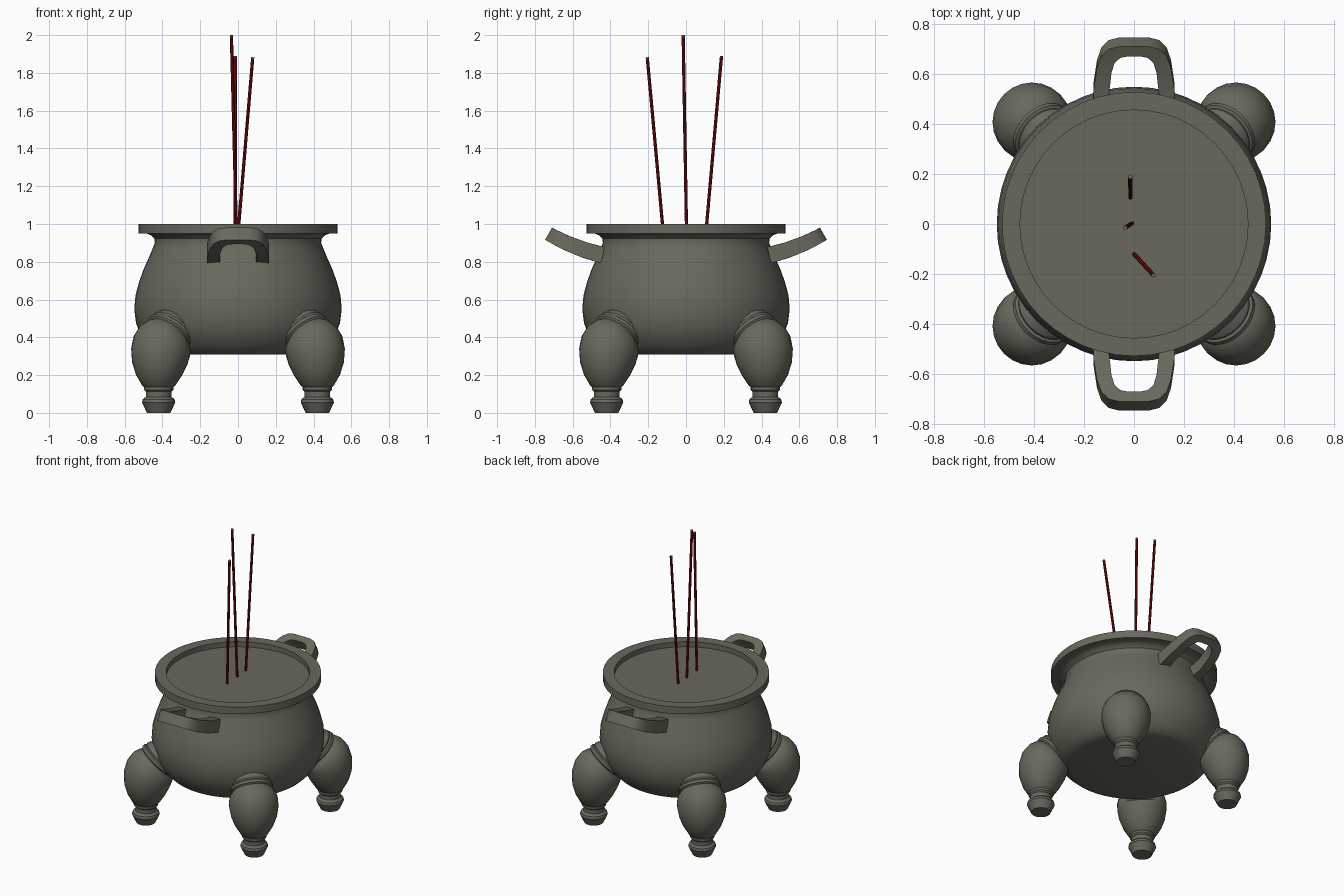
import bpy, bmesh, math
from mathutils import Vector

if "Cube" in bpy.data.objects:
    bpy.data.objects.remove(bpy.data.objects["Cube"])


def material(name, rgb):
    m = bpy.data.materials.new(name)
    m.diffuse_color = (*rgb, 1)
    m.use_nodes = True
    m.node_tree.nodes["Principled BSDF"].inputs["Base Color"].default_value = m.diffuse_color
    return m


BRONZE = material("aged bronze", (0.14, 0.14, 0.11))
RED = material("incense red", (0.2, 0.004, 0.005))


def finish(name, bm, mat, angle=35):
    bmesh.ops.recalc_face_normals(bm, faces=bm.faces)
    me = bpy.data.meshes.new(name)
    bm.to_mesh(me)
    bm.free()
    ob = bpy.data.objects.new(name, me)
    bpy.context.collection.objects.link(ob)
    me.materials.append(mat)
    bpy.ops.object.select_all(action='DESELECT')
    ob.select_set(True)
    bpy.context.view_layer.objects.active = ob
    bpy.ops.object.shade_smooth_by_angle(angle=math.radians(angle))
    return ob


def skin(bm, rings):
    # join successive vertex rings and close both ends
    for a, b in zip(rings, rings[1:]):
        n = len(a)
        for i in range(n):
            j = (i + 1) % n
            bm.faces.new((a[i], a[j], b[j], b[i]))
    bm.faces.new(rings[0])
    bm.faces.new(rings[-1])


def ring_tube(name, sections, n, mat, turn=0.0):
    # sections: distance from centre axis, height, radius, inward tilt in degrees
    bm = bmesh.new()
    out = Vector((math.cos(turn), math.sin(turn), 0))
    side = Vector((-math.sin(turn), math.cos(turn), 0))
    up = Vector((0, 0, 1))
    rings = []
    for d, z, r, tilt in sections:
        t = math.radians(tilt)
        u = out * math.cos(t) + up * math.sin(t)
        c = out * d + up * z
        rings.append([bm.verts.new(c + r * (u * math.cos(a) + side * math.sin(a)))
                      for a in (2 * math.pi * i / n for i in range(n))])
    skin(bm, rings)
    return finish(name, bm, mat)


# pot: bottom, bulging belly, neck, rim and recessed ash surface
pot = [(.40, .31), (.44, .322), (.475, .355), (.515, .41), (.54, .475), (.549, .55),
       (.543, .62), (.525, .69), (.50, .76), (.473, .82), (.452, .87), (.44, .90),
       (.443, .922), (.46, .94), (.485, .95), (.528, .95), (.528, 1.0),
       (.456, 1.0), (.456, .965)]
ring_tube("pot_body", [(0, z, r, 0) for r, z in pot], 48, BRONZE)

# four bulbous legs that bend into the belly, with a double collar
leg = [(.594, 0, .062, 0), (.594, .055, .088, 0), (.594, .072, .084, 0),
       (.594, .085, .068, 0), (.594, .112, .068, 0), (.594, .122, .078, 0),
       (.594, .137, .078, 0), (.593, .145, .088, 0), (.59, .20, .122, 0),
       (.586, .26, .146, 3), (.58, .32, .157, 10), (.567, .365, .157, 22),
       (.55, .39, .149, 34), (.533, .405, .135, 42), (.526, .412, .124, 45),
       (.52, .418, .134, 45), (.507, .43, .134, 45), (.502, .435, .124, 45),
       (.495, .442, .128, 45), (.484, .452, .124, 45), (.42, .49, .10, 45)]
for i, name in enumerate(("back_right", "back_left", "front_left", "front_right")):
    ring_tube(name + "_leg", leg, 24, BRONZE, math.radians(45 + 90 * i))


# two upswept loop handles
outer = [(.165, .44), (.162, .55), (.148, .64), (.13, .69), (.10, .718), (.06, .7275)]
inner = [(.095, .44), (.10, .53), (.09, .62), (.078, .66), (.055, .682), (.03, .687)]


def full(side):
    return side + [(-x, y) for x, y in reversed(side)]


def handle(name, sgn):
    bm = bmesh.new()

    def pt(x, y, k):
        d = y - .44
        slope = .22 + 1.22 * d
        n = Vector((0, -slope, 1)).normalized()
        p = Vector((x, y, .835 + .22 * d + .61 * d * d)) + n * k * (.044 - .024 * d)
        return bm.verts.new((p.x, p.y * sgn, p.z))

    rings = [[pt(*o, -1), pt(*o, 1), pt(*q, 1), pt(*q, -1)]
             for o, q in zip(full(outer), full(inner))]
    skin(bm, rings)
    finish(name, bm, BRONZE)


handle("back_handle", 1)
handle("front_handle", -1)


# three leaning incense sticks with ash tips
def rod(name, a, b, r, mat):
    bm = bmesh.new()
    axis = (b - a).normalized()
    u = axis.orthogonal().normalized()
    v = axis.cross(u)
    skin(bm, [[bm.verts.new(p + r * (u * math.cos(t) + v * math.sin(t)))
               for t in (math.pi * i / 4 for i in range(8))] for p in (a, b)])
    finish(name, bm, mat)


sticks = [((0, -.12, .95), (.078, -.205, 1.882)),
          ((-.008, .003, .95), (-.035, -.015, 2.0)),
          ((-.014, .105, .95), (-.015, .188, 1.89))]
for i, (a, b) in enumerate(sticks, 1):
    a, b = Vector(a), Vector(b)
    m = b - (b - a).normalized() * .012
    rod(f"incense_stick_{i}", a, m, .0085, RED)
    rod(f"ash_tip_{i}", m, b, .0085, BRONZE)
